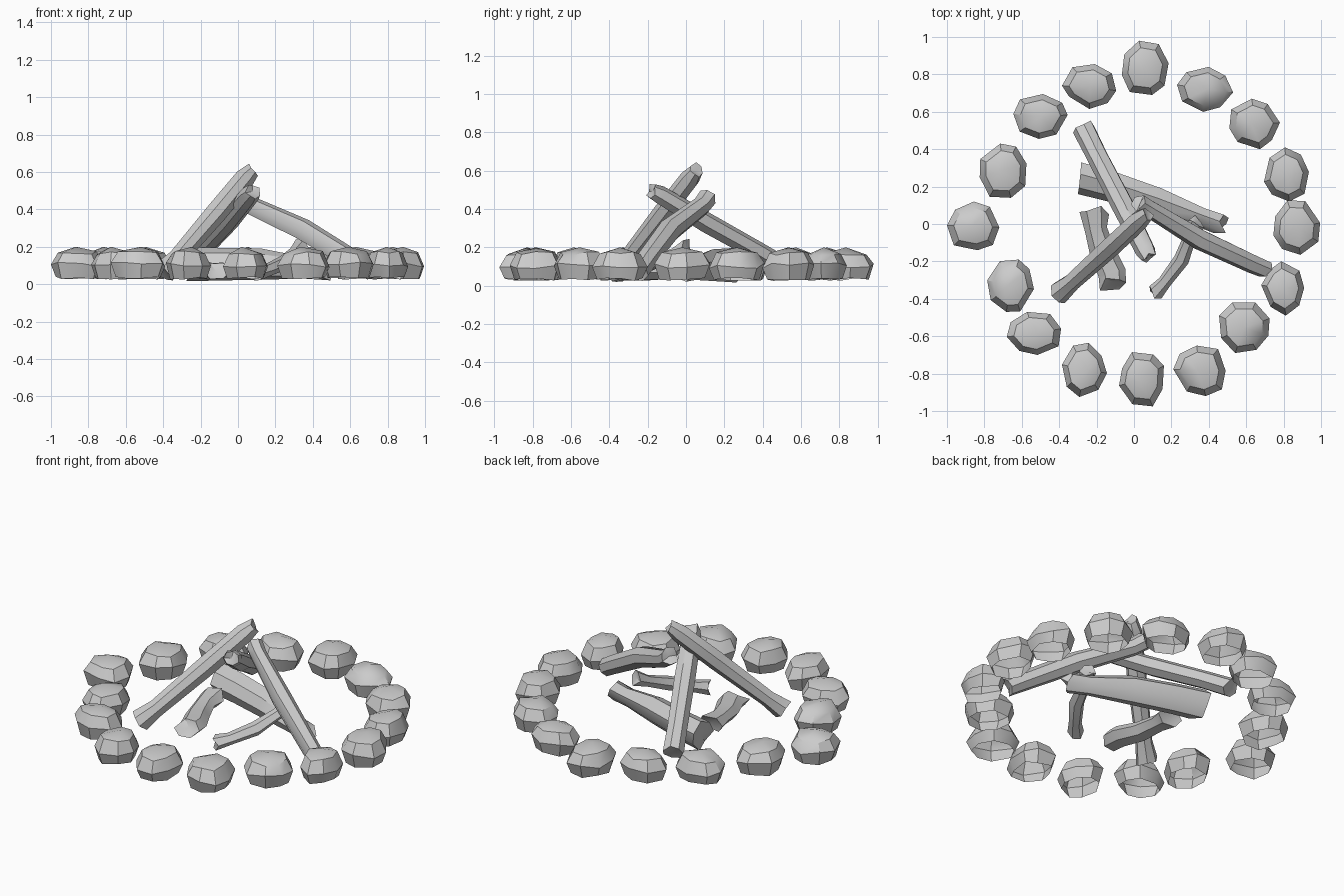
import bpy, bmesh, math, random
from mathutils import Vector

if "Cube" in bpy.data.objects:
    bpy.data.objects.remove(bpy.data.objects["Cube"])

random.seed(7)


def finish(name, bm, angle):
    mesh = bpy.data.meshes.new(name)
    bm.to_mesh(mesh)
    bm.free()
    ob = bpy.data.objects.new(name, mesh)
    bpy.context.collection.objects.link(ob)
    bpy.ops.object.select_all(action='DESELECT')
    ob.select_set(True)
    bpy.context.view_layer.objects.active = ob
    bpy.ops.object.shade_smooth_by_angle(angle=math.radians(angle))
    return ob


def bridge(bm, rings):
    for a, b in zip(rings, rings[1:]):
        n = len(a)
        for i in range(n):
            j = (i + 1) % n
            bm.faces.new((a[i], a[j], b[j], b[i]))


def fan(bm, ring, tip):
    for i in range(len(ring)):
        bm.faces.new((ring[i], ring[(i + 1) % len(ring)], tip))


def stone(name, cx, cy, rx, ry):
    """Faceted domed stone, open underneath, fitted to its footprint."""
    n = 8
    turn = random.uniform(0, 0.8)
    pts = []
    for i in range(n):
        a = turn + math.tau * (i + random.uniform(-.18, .18)) / n
        r = random.uniform(.93, 1.07)
        pts.append((r * math.cos(a), r * math.sin(a)))
    lo = [min(p[k] for p in pts) for k in (0, 1)]
    hi = [max(p[k] for p in pts) for k in (0, 1)]
    pts = [[2 * (p[k] - lo[k]) / (hi[k] - lo[k]) - 1 for k in (0, 1)] for p in pts]
    bm = bmesh.new()
    rings = []
    for z, s, wob in ((.033, .82, .008), (.105, 1, .015), (.168, .74, .01)):
        rings.append([bm.verts.new((cx + rx * s * x, cy + ry * s * y,
                                    z + random.uniform(-wob, wob))) for x, y in pts])
    bridge(bm, rings)
    fan(bm, rings[-1], bm.verts.new((cx + random.uniform(-.02, .02), cy, .2)))
    return finish(name, bm, 35)


def log(name, path, sides=7, squash=1.0, jag=.015):
    """Tapered log along (x, y, z, radius) points, with chipped ends."""
    bm = bmesh.new()
    ps = [Vector(p[:3]) for p in path]
    offs = [random.uniform(.9, 1.1) for _ in range(sides)]
    rings = []
    for k, p in enumerate(ps):
        d = (ps[min(k + 1, len(ps) - 1)] - ps[max(k - 1, 0)]).normalized()
        side = d.cross(Vector((0, 0, 1))).normalized()
        up = side.cross(d)
        end = k in (0, len(ps) - 1)
        ring = []
        for i in range(sides):
            a = math.tau * i / sides
            r = path[k][3] * offs[i]
            co = p + side * r * math.cos(a) + up * r * squash * math.sin(a)
            if end:
                co += d * random.uniform(-jag, jag)
            ring.append(bm.verts.new(co))
        rings.append(ring)
    bridge(bm, rings)
    for ring, inner in ((rings[0], ps[1]), (rings[-1], ps[-2])):
        mid = sum((v.co for v in ring), Vector()) / sides
        tip = bm.verts.new(mid + (inner - mid).normalized() * jag * .5)
        fan(bm, ring, tip)
    bmesh.ops.recalc_face_normals(bm, faces=bm.faces)
    return finish(name, bm, 40)


# Ring of stones: centre x, y and half sizes
STONES = [
    (.06, .835, .125, .145), (.38, .72, .15, .12), (.645, .535, .135, .135),
    (.815, .265, .12, .145), (.87, -.02, .125, .145), (.795, -.345, .115, .145),
    (.59, -.555, .135, .135), (.35, -.785, .14, .135), (.04, -.83, .12, .145),
    (-.265, -.78, .12, .145), (-.535, -.585, .145, .115), (-.66, -.33, .125, .14),
    (-.86, -.01, .14, .13), (-.70, .285, .125, .145), (-.5, .575, .145, .12),
    (-.24, .735, .145, .12)]
for i, s in enumerate(STONES):
    stone(f"ring_stone_{i + 1}", *s)

# Three logs leaning together
log("leaning_log_front", [(-.40, -.37, .062, .065), (-.33, -.31, .135, .05),
                          (-.12, -.12, .38, .058), (.03, .02, .56, .056), (.075, .055, .605, .04)])
log("leaning_log_back", [(-.27, .51, .095, .058), (-.2, .37, .18, .055),
                         (-.06, .1, .33, .058), (.06, -.14, .475, .052), (.08, -.18, .495, .042)])
log("leaning_log_right", [(.03, .115, .455, .052), (.08, .085, .415, .05),
                          (.35, -.08, .29, .06), (.63, -.21, .12, .055), (.70, -.24, .075, .052)])

# Thick log lying in the middle
log("lying_log", [(-.27, .24, .105, .088), (-.12, .2, .105, .085), (.12, .12, .105, .08),
                  (.36, .035, .085, .055), (.47, -.005, .08, .058)], jag=.035)

# Small branch resting on the lying log
log("small_branch", [(.335, .01, .20, .048), (.30, -.06, .165, .034), (.25, -.19, .115, .042),
                     (.16, -.31, .075, .036), (.105, -.37, .06, .046)], sides=6)

# Short split piece
log("split_piece", [(-.215, .06, .09, .078), (-.205, -.03, .085, .06), (-.17, -.15, .07, .07),
                    (-.12, -.26, .07, .075), (-.115, -.32, .07, .072)], sides=6, squash=.65, jag=.035)
